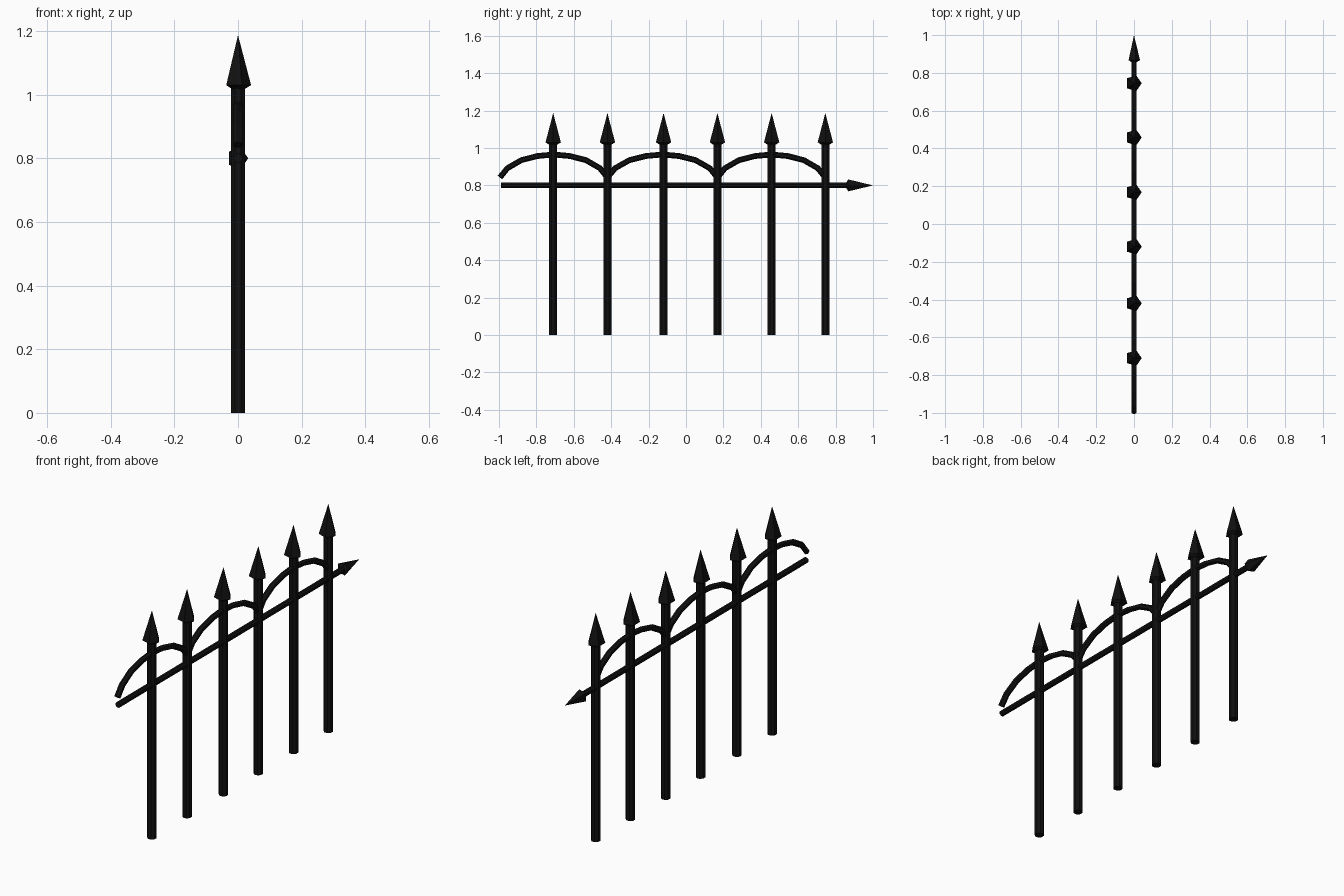
import bpy, bmesh
from math import cos, sin, pi
from mathutils import Vector

if "Cube" in bpy.data.objects:
    bpy.data.objects.remove(bpy.data.objects["Cube"])

iron = bpy.data.materials.new("black_iron")
iron.diffuse_color = (0.005, 0.005, 0.005, 1)
iron.use_nodes = True
iron.node_tree.nodes["Principled BSDF"].inputs["Base Color"].default_value = iron.diffuse_color


def ngon(n):
    return [(cos(2 * pi * (i + 0.5) / n), sin(2 * pi * (i + 0.5) / n)) for i in range(n)]


# Five-sided spearhead section, pointed towards +x
HEAD = [(1, 0), (0.3, 1), (-0.9, 0.65), (-0.9, -0.65), (0.3, -1)]


def loft(name, path, radii, section):
    """Sweep a section along (y, z) points with a radius at each point."""
    bm = bmesh.new()
    pts = [Vector(p) for p in path]
    rings = []
    for i, p in enumerate(pts):
        if 0 < i < len(pts) - 1:
            t = (pts[i + 1] - p).normalized() + (p - pts[i - 1]).normalized()
            if t.length < 0.1:
                t = pts[-1] - pts[0]
        else:
            t = pts[1] - pts[0] if i == 0 else pts[-1] - pts[-2]
        t.normalize()
        ny, nz = -t.y, t.x
        r = radii[i]
        rings.append([bm.verts.new((u * r, p.x + v * r * ny, p.y + v * r * nz))
                      for u, v in section])
    n = len(section)
    for a, b in zip(rings, rings[1:]):
        for i in range(n):
            j = (i + 1) % n
            bm.faces.new((a[i], a[j], b[j], b[i]))
    bm.faces.new(rings[0])
    bm.faces.new(rings[-1])
    bmesh.ops.remove_doubles(bm, verts=bm.verts, dist=0.0005)
    bmesh.ops.recalc_face_normals(bm, faces=bm.faces)
    mesh = bpy.data.meshes.new(name)
    bm.to_mesh(mesh)
    bm.free()
    mesh.materials.append(iron)
    obj = bpy.data.objects.new(name, mesh)
    bpy.context.collection.objects.link(obj)


# Upright posts with spear tips
for k, y in enumerate([-0.71, -0.42, -0.12, 0.168, 0.458, 0.745]):
    loft(f"post_{k}", [(y, 0), (y, 1.03)], [0.023, 0.023], ngon(8))
    loft(f"post_spearhead_{k}", [(y, 1.018), (y, 1.03), (y, 1.187)],
         [0.022, 0.041, 0.0001], HEAD)

# Horizontal rail with arrow end
loft("rail", [(-0.99, 0.8), (0.88, 0.8)], [0.0155, 0.0155], ngon(8))
loft("rail_arrowhead", [(0.858, 0.8), (0.867, 0.8), (1.0, 0.8)],
     [0.016, 0.032, 0.0001], HEAD)

# Three arched bars above the rail
half = [(1, 0.842), (0.86, 0.892), (0.6, 0.935), (0.3, 0.957), (0, 0.965)]
for k, (y0, y1) in enumerate([(-0.995, -0.42), (-0.42, 0.168), (0.168, 0.745)]):
    c, h = (y0 + y1) / 2, (y1 - y0) / 2
    path = [(c - f * h, z) for f, z in half] + [(c + f * h, z) for f, z in half[-2::-1]]
    loft(f"arch_{k}", path, [0.0155] * len(path), ngon(6))
